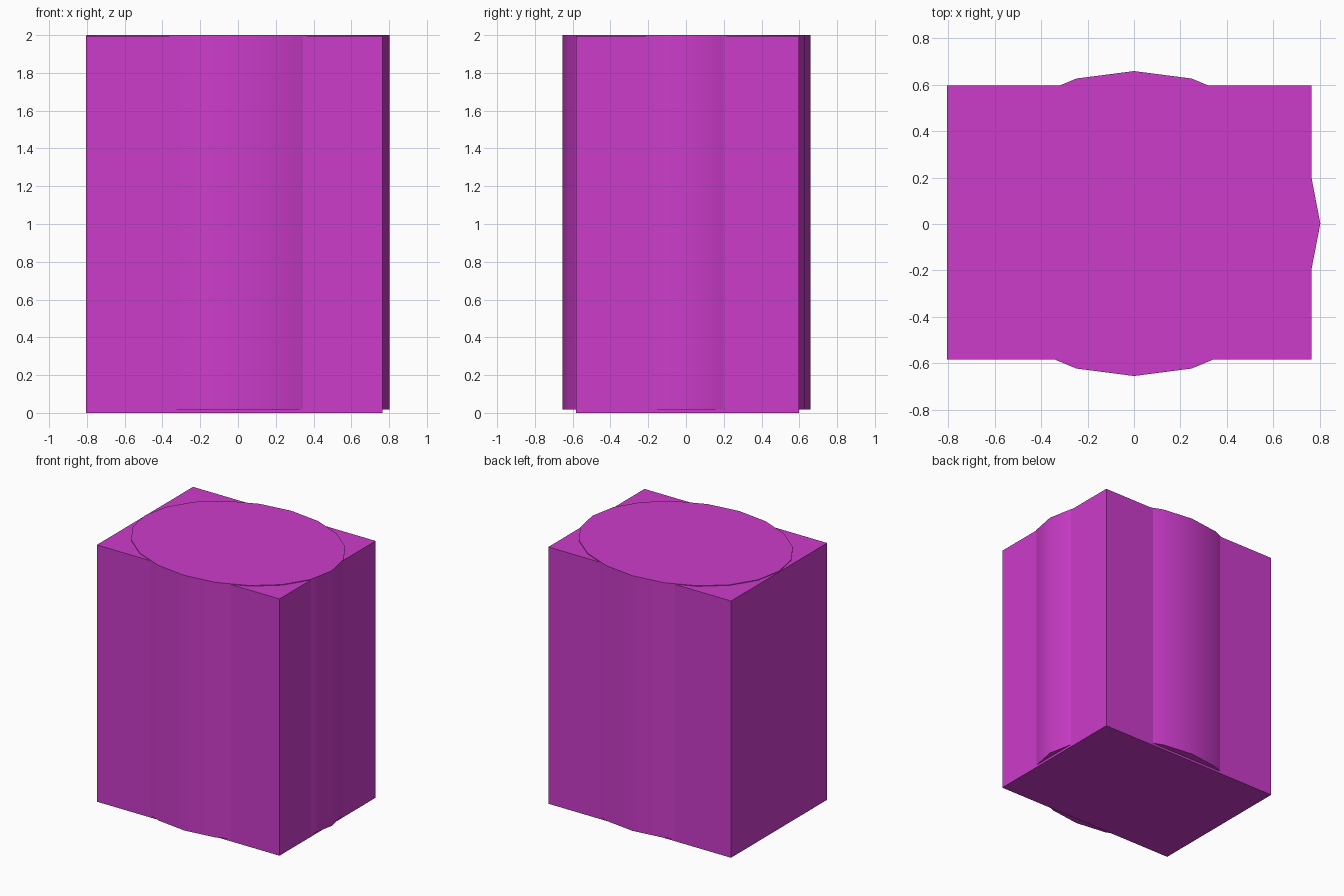
import bpy

if "Cube" in bpy.data.objects:
    bpy.data.objects.remove(bpy.data.objects["Cube"])

purple = bpy.data.materials.new("purple")
purple.diffuse_color = (0.6, 0.045, 0.59, 1)
purple.use_nodes = True
purple.node_tree.nodes["Principled BSDF"].inputs["Base Color"].default_value = purple.diffuse_color


def finish(obj, name):
    obj.name = name
    obj.data.materials.append(purple)
    bpy.ops.object.transform_apply(location=True, rotation=True, scale=True)


# Rectangular block, slightly offset from the core
x0, x1, y0, y1, z0, z1 = -0.805, 0.765, -0.583, 0.597, 0.0, 1.995
bpy.ops.mesh.primitive_cube_add(
    size=1, location=((x0 + x1) / 2, (y0 + y1) / 2, (z0 + z1) / 2))
bpy.context.object.scale = (x1 - x0, y1 - y0, z1 - z0)
finish(bpy.context.object, "block")

# Twenty-sided elliptical core bulging through the block's sides
z0, z1 = 0.018, 2.0
bpy.ops.mesh.primitive_cylinder_add(
    vertices=20, radius=1, depth=1, location=(0, 0.002, (z0 + z1) / 2))
bpy.context.object.scale = (0.803, 0.657, z1 - z0)
finish(bpy.context.object, "oval_core")
bpy.ops.object.shade_smooth_by_angle()
